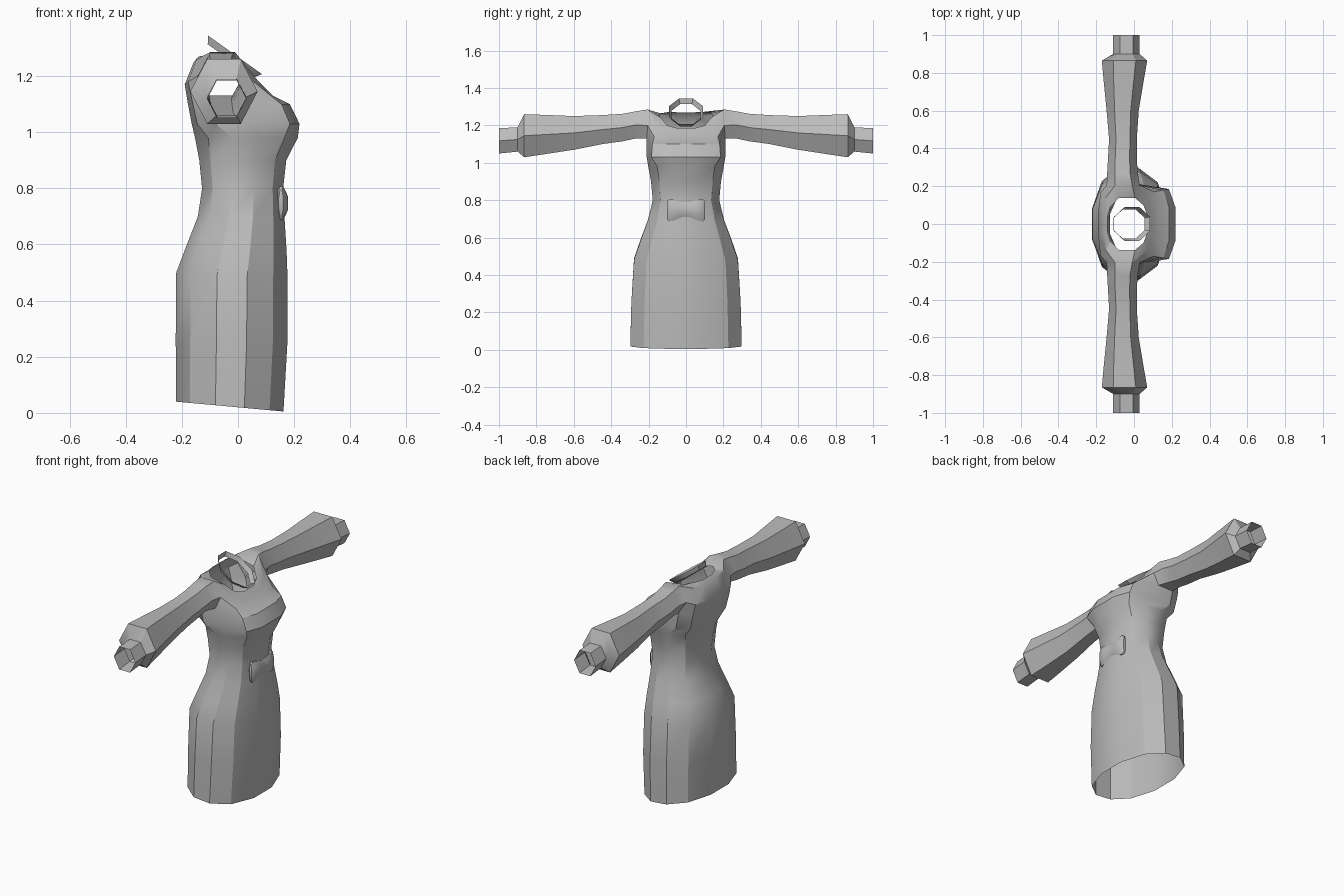
import bpy
import bmesh
from math import cos, sin, tau, radians
from mathutils import Vector

old = bpy.data.objects.get("Cube")
if old:
    bpy.data.objects.remove(old, do_unlink=True)

GREY = (0.5, 0.5, 0.5, 1.0)
cloth = bpy.data.materials.new("grey cloth")
cloth.use_nodes = True
cloth.diffuse_color = GREY
for node in cloth.node_tree.nodes:
    if node.type == 'BSDF_PRINCIPLED':
        node.inputs["Base Color"].default_value = GREY


def finish(bm, name, angle):
    """Turn a bmesh into a smooth shaded grey object."""
    bmesh.ops.recalc_face_normals(bm, faces=bm.faces[:])
    mesh = bpy.data.meshes.new(name)
    bm.to_mesh(mesh)
    bm.free()
    mesh.materials.append(cloth)
    obj = bpy.data.objects.new(name, mesh)
    bpy.context.collection.objects.link(obj)
    bpy.ops.object.select_all(action='DESELECT')
    bpy.context.view_layer.objects.active = obj
    obj.select_set(True)
    bpy.ops.object.shade_smooth_by_angle(angle=radians(angle))
    return obj


def add_ring(bm, points):
    return [bm.verts.new(p) for p in points]


def bridge(bm, lower, upper, skip=()):
    """Join two closed rings with quads, leaving out the skipped columns."""
    count = len(lower)
    for i in range(count):
        if i not in skip:
            j = (i + 1) % count
            bm.faces.new((lower[i], lower[j], upper[j], upper[i]))


def both_sides(half):
    """Complete a ring from the points of its +y half, front to back."""
    return half + [(x, -y, z) for x, y, z in reversed(half)]


def oval_half(z_back, z_front, x_back, x_front, half_width):
    """Half of a twelve sided oval, tilted between its back and front heights."""
    half = []
    for depth, width in ((1, .28), (.74, .76), (.27, 1), (-.27, 1), (-.74, .76), (-1, .28)):
        t = (depth + 1) / 2
        half.append((x_back + (x_front - x_back) * t,
                     half_width * width,
                     z_back + (z_front - z_back) * t))
    return half


def sleeve_ring(y, x_back, x_front, z_low, z_high):
    """Hexagon with flat top and bottom, starting at the upper front corner."""
    xm, zm = (x_back + x_front) / 2, (z_low + z_high) / 2
    q = (x_front - x_back) / 4
    return [(xm + q, y, z_high), (xm - q, y, z_high), (x_back, y, zm),
            (xm - q, y, z_low), (xm + q, y, z_low), (x_front, y, zm)]


# Skirt and waist: back height, front height, back, front, half width
skirt = [
    (.04, .005, -.22, .162, .298),
    (.26, .25, -.222, .176, .292),
    (.5, .47, -.22, .177, .278),
    (.6, .58, -.182, .173, .242),
    (.7, .69, -.143, .166, .203),
    (.8, .8, -.128, .161, .178),
    (.9, .9, -.138, .172, .187),
    (.98, .98, -.153, .213, .202),
]

# Bust, the two armhole levels, shoulder and neckline: +y half, front to back
upper = [
    [(.219, .09, 1.03), (.185, .185, 1.03), (.03, .21, 1.03),
     (-.08, .21, 1.03), (-.145, .165, 1.03), (-.165, .06, 1.03)],
    [(.185, .09, 1.1), (.155, .18, 1.1), (0, .21, 1.13),
     (-.1, .21, 1.13), (-.165, .17, 1.12), (-.18, .06, 1.11)],
    [(.125, .085, 1.13), (.105, .17, 1.14), (.03, .205, 1.2),
     (-.145, .205, 1.2), (-.178, .165, 1.18), (-.19, .06, 1.17)],
    [(.095, .07, 1.16), (.07, .14, 1.185), (-.01, .205, 1.285),
     (-.1, .205, 1.285), (-.148, .14, 1.26), (-.158, .05, 1.25)],
    [(.07, .045, 1.185), (.05, .1, 1.2), (.005, .138, 1.245),
     (-.08, .138, 1.265), (-.125, .09, 1.272), (-.14, .04, 1.27)],
]

# Sleeve: distance out, back, front, bottom, top
sleeve = [
    (.27, -.142, .02, 1.13, 1.275),
    (.34, -.138, .015, 1.115, 1.262),
    (.45, -.132, .015, 1.1, 1.255),
    (.6, -.145, .025, 1.07, 1.25),
    (.75, -.16, .05, 1.047, 1.256),
    (.865, -.17, .07, 1.03, 1.26),
    (.9, -.11, .03, 1.06, 1.19),
    (1, -.11, .03, 1.05, 1.185),
]

# Dress body, with both armholes left open
bm = bmesh.new()
rows = [add_ring(bm, both_sides(oval_half(*row))) for row in skirt]
rows += [add_ring(bm, both_sides(half)) for half in upper]
arm_low = len(skirt) + 1
for i in range(len(rows) - 1):
    armhole = (2, 8) if i in (arm_low, arm_low + 1) else ()
    bridge(bm, rows[i], rows[i + 1], armhole)

# Sleeves grow out of the armholes
low, mid, top = rows[arm_low:arm_low + 3]
for side, front, back in ((1, 2, 3), (-1, 9, 8)):
    last = [top[front], top[back], mid[back], low[back], low[front], mid[front]]
    for row in sleeve:
        ring = add_ring(bm, [(x, side * y, z) for x, y, z in sleeve_ring(*row)])
        bridge(bm, last, ring)
        last = ring
finish(bm, "dress", 32)

# Choker: a tilted eight sided band, narrower at its lower edge
bm = bmesh.new()
centre = Vector((-.018, 0, 1.265))
forward = Vector((.81, 0, -.58))
axis = Vector((.58, 0, .81))
bands = []
for lift, scale in ((-.013, .86), (.013, 1)):
    points = []
    for i in range(8):
        a = tau * (i + .5) / 8
        points.append(centre + axis * lift + forward * (.128 * scale * cos(a))
                      + Vector((0, .097 * scale * sin(a), 0)))
    bands.append(add_ring(bm, points))
bridge(bm, *bands)
finish(bm, "choker", 40)

# Waist bow: rounded sections that pinch at the knot
bm = bmesh.new()
loops = []
bow_half = [(.102, .048, .008), (.09, .06, .018), (.055, .055, .026), (.02, .044, .022)]
bow = bow_half + [(-y, h, d) for y, h, d in reversed(bow_half)]
for y, height, depth in bow:
    points = []
    for i in range(8):
        a = tau * (i + .5) / 8
        points.append((.153 + depth * cos(a) * 1.08, y, .747 + height * sin(a) * 1.08))
    loops.append(add_ring(bm, points))
for first, second in zip(loops, loops[1:]):
    bridge(bm, first, second)
bm.faces.new(loops[0])
bm.faces.new(loops[-1])
finish(bm, "waist_bow", 50)
